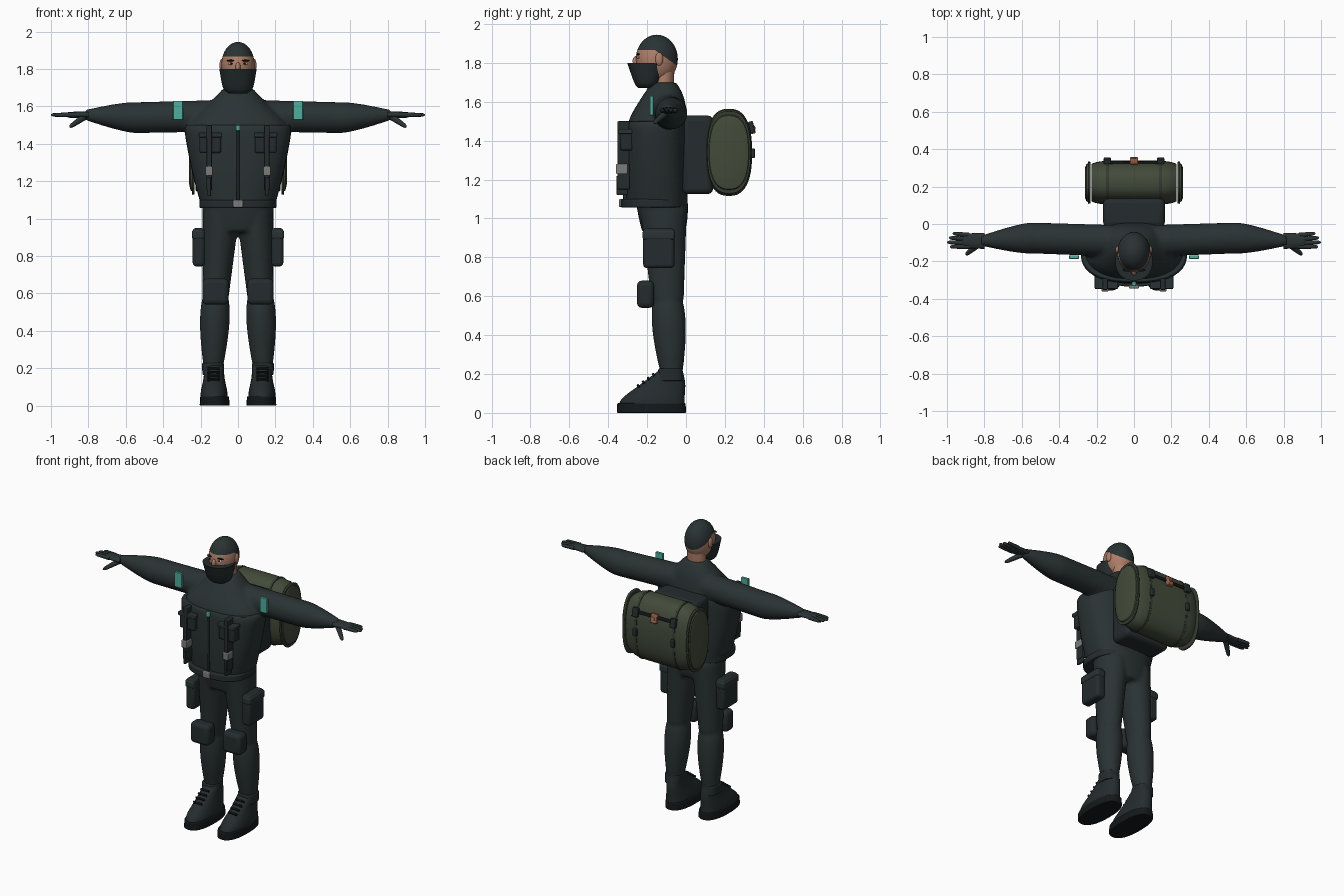
import bpy, bmesh, math
from mathutils import Vector, Matrix

if "Cube" in bpy.data.objects:
    bpy.data.objects.remove(bpy.data.objects["Cube"])


def material(name, red, green, blue):
    mat = bpy.data.materials.new(name)
    mat.use_nodes = True
    mat.diffuse_color = (red, green, blue, 1)
    shader = mat.node_tree.nodes["Principled BSDF"]
    shader.inputs["Base Color"].default_value = (red, green, blue, 1)
    shader.inputs["Roughness"].default_value = .8
    return mat


FABRIC = material("dark fabric", .023, .032, .033)
GEAR = material("dark gear", .018, .025, .027)
BLACK = material("black", .007, .009, .01)
OLIVE = material("olive canvas", .055, .07, .042)
RIM = material("dark olive", .035, .045, .03)
TEAL = material("teal", .08, .42, .35)
SKIN = material("skin", .42, .21, .14)
GREY = material("grey metal", .2, .2, .2)
ORANGE = material("orange leather", .36, .12, .06)
WHITE = material("eye white", .6, .6, .6)
made = []


def finish(name, bm, mat, mirror=False, bevel=0):
    """Turn a bmesh into a named object with its modifiers."""
    bmesh.ops.recalc_face_normals(bm, faces=bm.faces)
    mesh = bpy.data.meshes.new(name)
    bm.to_mesh(mesh)
    bm.free()
    mesh.materials.append(mat)
    ob = bpy.data.objects.new(name, mesh)
    bpy.context.collection.objects.link(ob)
    made.append(ob)
    if bevel:
        mod = ob.modifiers.new("bevel", 'BEVEL')
        mod.width, mod.segments, mod.limit_method = bevel, 3, 'ANGLE'
        mod.angle_limit = math.radians(50)
    if mirror:
        ob.modifiers.new("mirror", 'MIRROR')
    return ob


def skin_rings(bm, rings, power=2, count=40):
    """Closed skin over superellipse rings, each (centre, first radius vector, second radius vector)."""
    loops = []
    for centre, across, along in rings:
        loop = []
        for k in range(count):
            c, s = math.cos(math.tau * k / count), math.sin(math.tau * k / count)
            u = math.copysign(abs(c) ** (2 / power), c)
            v = math.copysign(abs(s) ** (2 / power), s)
            loop.append(bm.verts.new(centre + across * u + along * v))
        loops.append(loop)
    for a, b in zip(loops, loops[1:]):
        for k in range(count):
            bm.faces.new((a[k], a[k - 1], b[k - 1], b[k]))
    bm.faces.new(loops[0])
    bm.faces.new(loops[-1])


def limb(bm, start, end, r_start, r_end, bulge=0, depth=1, tip=0, side=1):
    """Tapered tube with a muscle bulge, a flattening factor and an optional rounded tip."""
    mirror = Vector((side, 1, 1))
    start, end = Vector(start) * mirror, Vector(end) * mirror
    across = (end - start).cross(Vector((0, 1, 0))).normalized()
    along = across.cross(end - start).normalized() * depth
    steps, rings = 20, []
    for i in range(steps + 1):
        t = i / steps
        r = r_start + (r_end - r_start) * t + bulge * math.sin(math.pi * t ** .7)
        r *= math.sqrt(1 - tip * t ** 12)
        rings.append((start.lerp(end, t), across * r, along * r))
    skin_rings(bm, rings, count=24)


def tower(bm, profile, x=0, power=2, steps=5):
    """Upright smooth loft from a profile of (height, centre y, half width, half depth)."""
    rings, last = [], len(profile) - 1
    for i in range(last * steps + 1):
        k, t = min(i // steps, last - 1), i / steps
        t -= k
        a, b, c, d = (Vector(profile[min(max(k + j, 0), last)]) for j in (-1, 0, 1, 2))
        z, y, rx, ry = (b + (c - a) * t / 2 + (2 * a - 5 * b + 4 * c - d) * t * t / 2
                        + (3 * b - a - 3 * c + d) * t ** 3 / 2)
        rings.append((Vector((x, y, z)), Vector((rx, 0, 0)), Vector((0, ry, 0))))
    skin_rings(bm, rings, power)


def garment(name, mat, profile, mirror=False, bevel=0, **shape):
    bm = bmesh.new()
    tower(bm, profile, **shape)
    return finish(name, bm, mat, mirror, bevel)


def box(name, mat, x, y, z, bevel=.005, mirror=False, tilt=0):
    """Box given as (min, max) ranges, tilted about x."""
    low, high = (Vector(corner) for corner in zip(x, y, z))
    place = Matrix.Translation((low + high) / 2) @ Matrix.Rotation(math.radians(tilt), 4, 'X')
    bm = bmesh.new()
    bmesh.ops.create_cube(bm, size=1, matrix=place @ Matrix.Diagonal((*(high - low), 1)))
    return finish(name, bm, mat, mirror, bevel)


def ellipsoid(centre, radii):
    bm = bmesh.new()
    bmesh.ops.create_uvsphere(bm, u_segments=32, v_segments=20, radius=1,
                              matrix=Matrix.Translation(centre) @ Matrix.Diagonal((*radii, 1)))
    return bm


# Clothed body: torso, arms and legs blended into one surface
shoulder, elbow, wrist = (.1, -.09, 1.55), (.54, -.075, 1.54), (.82, -.09, 1.555)
hip, knee, ankle = (.09, -.115, 1.04), (.12, -.095, .58), (.135, -.07, .13)
bm = bmesh.new()
tower(bm, [(.93, -.115, .13, .11), (1.04, -.12, .185, .13), (1.3, -.145, .24, .145),
           (1.48, -.145, .27, .155), (1.62, -.12, .15, .11), (1.7, -.11, .075, .06)], power=2.3)
for side in (1, -1):
    limb(bm, shoulder, elbow, .085, .083, side=side)
    limb(bm, elbow, wrist, .083, .027, bulge=.008, side=side)
    limb(bm, hip, knee, .1, .07, depth=1.2, side=side)
    limb(bm, knee, ankle, .067, .04, bulge=.021, depth=1.1, side=side)
body = finish("body_suit", bm, FABRIC)
blend = body.modifiers.new("blend", 'REMESH')
blend.mode, blend.voxel_size, blend.use_smooth_shade = 'VOXEL', .012, True
relax = body.modifiers.new("relax", 'SMOOTH')
relax.factor, relax.iterations = .5, 4

# Gloved hands: palm, four fingers and a thumb
bm = bmesh.new()
limb(bm, (.8, -.09, 1.555), (.92, -.09, 1.555), .018, .016, depth=2.4, tip=.8)
for i, reach in enumerate((.97, .99, 1, .985)):
    limb(bm, (.88, -.06 - .02 * i, 1.555), (reach, -.05 - .024 * i, 1.555), .013, .01, tip=.95)
limb(bm, (.82, -.1, 1.545), (.9, -.165, 1.49), .018, .011, tip=.95)
finish("glove", bm, FABRIC, mirror=True)

# Neck and head, with the cap cut along a level plane and a sloping one
garment("neck", SKIN, [(1.64, -.115, .064, .05), (1.82, -.112, .06, .055)])
bm = ellipsoid((0, -.15, 1.82), (.089, .108, .125))
edge, slope = Vector((0, -.16, 1.866)), Vector((0, .7, 1)).normalized()
for normal in (Vector((0, 0, 1)), slope):
    bmesh.ops.bisect_plane(bm, geom=bm.verts[:] + bm.edges[:] + bm.faces[:], plane_co=edge, plane_no=normal)
for face in bm.faces:
    offset = face.calc_center_median() - edge
    face.material_index = int(offset.z > 0 or offset.dot(slope) > 0)
head = finish("head", bm, SKIN)
head.data.materials.append(FABRIC)

# Facial features
finish("ear", ellipsoid((.087, -.138, 1.82), (.012, .02, .034)), SKIN, True)
finish("nose", ellipsoid((0, -.255, 1.81), (.014, .02, .026)), SKIN)
finish("eye", ellipsoid((.036, -.245, 1.829), (.016, .007, .007)), WHITE, True)
finish("pupil", ellipsoid((.036, -.25, 1.829), (.006, .004, .006)), BLACK, True)
finish("eyebrow", ellipsoid((.038, -.246, 1.845), (.024, .008, .005)), BLACK, True)

# Face mask and collar
garment("face_mask", GEAR, [(1.67, -.205, .05, .04), (1.7, -.2, .08, .067), (1.8, -.2, .1, .102)], power=2.2)
garment("collar", GEAR, [(1.59, -.15, .09, .085), (1.675, -.13, .077, .066)], bevel=.005)

# Vest, belt and zip
garment("vest", FABRIC, [(1.08, -.15, .2, .157), (1.25, -.155, .245, .163), (1.45, -.153, .283, .163),
                         (1.5, -.15, .277, .157)], bevel=.008, power=2.5)
garment("belt", GEAR, [(1.056, -.165, .207, .17), (1.1, -.165, .207, .17)], bevel=.008, power=2.6, steps=1)
box("belt_buckle", GREY, (-.027, .027), (-.345, -.325), (1.06, 1.1))
box("zip_strip", GEAR, (-.007, .007), (-.323, -.308), (1.1, 1.49), bevel=.002)
box("zip_pull", TEAL, (-.012, .012), (-.332, -.31), (1.47, 1.5))

# Chest pouches with flaps, straps and clips
box("chest_pouch", GEAR, (.09, .205), (-.34, -.27), (1.35, 1.455), bevel=.012, mirror=True)
box("pouch_flap", FABRIC, (.085, .21), (-.347, -.27), (1.435, 1.46), mirror=True)
box("chest_strap", GEAR, (.14, .168), (-.352, -.29), (1.15, 1.5), mirror=True)
box("strap_clip", GREY, (.135, .175), (-.36, -.3), (1.23, 1.28), mirror=True)
box("strap_end", GEAR, (.145, .163), (-.357, -.3), (1.12, 1.22), mirror=True)

# Armbands, thigh pouches and knee pads
box("armband", TEAL, (.295, .347), (-.186, -.168), (1.53, 1.63), bevel=.003, mirror=True)
box("thigh_pouch", GEAR, (.178, .242), (-.22, -.06), (.745, .95), bevel=.018, mirror=True)
box("thigh_flap", FABRIC, (.18, .246), (-.223, -.057), (.89, .94), bevel=.012, mirror=True)
box("knee_pad", GEAR, (.05, .19), (-.252, -.165), (.54, .68), bevel=.025, mirror=True)

# Boots with soles, cuffs and laces
garment("boot_sole", BLACK, [(0, -.178, .08, .178), (.05, -.178, .077, .176)],
        mirror=True, bevel=.005, x=.125, power=2.4, steps=1)
garment("boot", GEAR, [(.04, -.176, .073, .17), (.08, -.165, .07, .158), (.15, -.117, .056, .113),
                       (.215, -.08, .053, .064)], mirror=True, x=.128, power=2.3)
garment("boot_cuff", GEAR, [(.165, -.08, .056, .068), (.228, -.08, .059, .062)],
        mirror=True, bevel=.005, x=.134, power=2.6, steps=1)
for i in range(4):
    y, z = -.245 + .026 * i, .138 + .019 * i
    box(f"boot_lace_{i + 1}", BLACK, (.1, .163), (y - .006, y + .006), (z - .008, z + .01),
        bevel=.003, mirror=True, tilt=35)


def drum(name, mat, stations, mirror=False, bevel=0):
    """Part of the rolled bag: (x, scale of the bag's cross-section) stations along its length."""
    bm = bmesh.new()
    skin_rings(bm, [(Vector((x, .221, 1.34)), Vector((0, .118, 0)) * size, Vector((0, 0, .222)) * size)
                    for x, size in stations], power=2.5, count=48)
    return finish(name, bm, mat, mirror, bevel)


# Backpack: frame panel, rolled bag, end rims, caps and straps
box("pack_panel", GEAR, (-.165, .165), (-.02, .14), (1.125, 1.53), bevel=.03)
length = .228
drum("pack_bag", OLIVE, [(length * i / 10, 1 - .15 * (i / 10) ** 6) for i in range(-10, 11)])
drum("pack_rim", RIM, [(.232, .95), (.247, .96)], mirror=True, bevel=.005)
drum("pack_end_cap", OLIVE, [(.236, .9), (.254, .85), (.261, .7)], mirror=True)
drum("pack_strap", RIM, [(.134, 1.01), (.15, 1.01)], mirror=True, bevel=.002)
box("pack_closure", BLACK, (-.135, .135), (.318, .336), (1.46, 1.48), tilt=20)
box("closure_tab", GEAR, (.122, .162), (.325, .35), (1.44, 1.5), mirror=True, tilt=12)
box("leather_tag", ORANGE, (-.022, .022), (.325, .352), (1.435, 1.495), tilt=15)
box("tag_clip", GREY, (-.01, .01), (.33, .357), (1.455, 1.475), bevel=.003, tilt=15)
box("strap_slider", GEAR, (.128, .156), (.335, .354), (1.31, 1.36), mirror=True)

# Smooth shading with crisp edges
bpy.ops.object.select_all(action='DESELECT')
for ob in made:
    ob.select_set(True)
bpy.context.view_layer.objects.active = body
bpy.ops.object.shade_smooth_by_angle(angle=math.radians(42))
